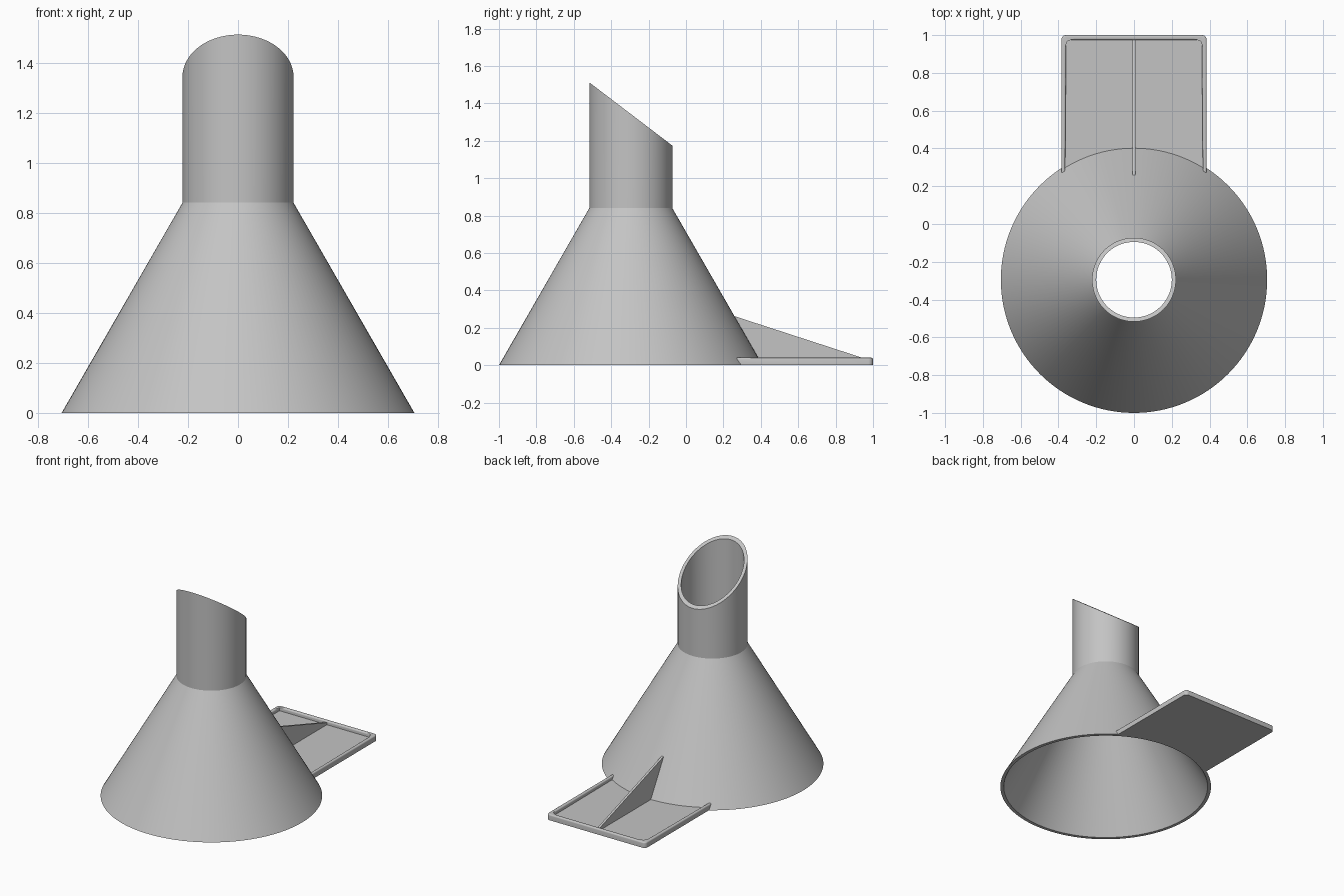
import bpy, bmesh, math
from mathutils import Vector

if "Cube" in bpy.data.objects:
    bpy.data.objects.remove(bpy.data.objects["Cube"])

CY = -0.295      # funnel axis in y
SEGS = 128

grey = bpy.data.materials.new("light_grey")
grey.use_nodes = True
grey.diffuse_color = (0.55, 0.55, 0.55, 1)
grey.node_tree.nodes["Principled BSDF"].inputs["Base Color"].default_value = (0.55, 0.55, 0.55, 1)


def make_object(name, bm):
    bmesh.ops.recalc_face_normals(bm, faces=bm.faces)
    mesh = bpy.data.meshes.new(name)
    bm.to_mesh(mesh)
    bm.free()
    mesh.materials.append(grey)
    obj = bpy.data.objects.new(name, mesh)
    bpy.context.collection.objects.link(obj)
    return obj


def revolve(name, profile, slant_from=None):
    """Closed (radius, height) profile turned about the funnel axis."""
    bm = bmesh.new()
    rings = []
    for r, z in profile:
        ring = []
        for i in range(SEGS):
            a = math.tau * i / SEGS
            y = r * math.sin(a)
            top = z - 0.761 * y if slant_from and z > slant_from else z
            ring.append(bm.verts.new((r * math.cos(a), CY + y, top)))
        rings.append(ring)
    for a, b in zip(rings, rings[1:] + rings[:1]):
        for i in range(SEGS):
            j = (i + 1) % SEGS
            bm.faces.new((a[i], a[j], b[j], b[i]))
    return make_object(name, bm)


def smooth(obj):
    bpy.ops.object.select_all(action='DESELECT')
    obj.select_set(True)
    bpy.context.view_layer.objects.active = obj
    bpy.ops.object.shade_smooth_by_angle(angle=math.radians(25))


# Hollow cone with slant-cut neck
funnel = revolve("funnel", [(0.705, 0), (0.222, 0.84), (0.222, 1.343),
                            (0.2, 1.343), (0.2, 0.835), (0.682, 0)], slant_from=1)
smooth(funnel)

# Tray with raised rounded rim
bm = bmesh.new()
bmesh.ops.create_cube(bm, size=1)
for v in bm.verts:
    v.co = Vector((v.co.x * 0.77, 0.5 + v.co.y, 0.02 + v.co.z * 0.04))
corners = [e for e in bm.edges if all(v.co.y > 0.9 for v in e.verts)
           and abs(e.verts[0].co.z - e.verts[1].co.z) > 0.01]
bmesh.ops.bevel(bm, geom=corners, offset=0.025, segments=6, profile=0.5, affect='EDGES')
top = max(bm.faces, key=lambda f: f.calc_center_median().z)
bmesh.ops.inset_region(bm, faces=[top], thickness=0.026)
walls = bmesh.ops.extrude_face_region(bm, geom=[top])
floor_verts = [g for g in walls["geom"] if isinstance(g, bmesh.types.BMVert)]
bmesh.ops.translate(bm, verts=floor_verts, vec=(0, 0, -0.025))
if top.is_valid:
    bmesh.ops.delete(bm, geom=[top], context='FACES_ONLY')
rim = [e for e in bm.edges if all(v.co.z > 0.039 for v in e.verts)
       and len(e.link_faces) == 2 and e.calc_face_angle(0) > 1]
bmesh.ops.bevel(bm, geom=rim, offset=0.009, segments=4, profile=0.5, affect='EDGES')
tray = make_object("tray", bm)

# Thin triangular rib bracing the tray
bm = bmesh.new()
side = [bm.verts.new((-0.008, y, z)) for y, z in
        [(0.1, 0.008), (0.985, 0.008), (0.985, 0.026), (0.1, 0.314)]]
face = bm.faces.new(side)
ext = bmesh.ops.extrude_face_region(bm, geom=[face])
bmesh.ops.translate(bm, vec=(0.016, 0, 0),
                    verts=[g for g in ext["geom"] if isinstance(g, bmesh.types.BMVert)])
rib = make_object("rib", bm)

# Trim tray and rib where they meet the cone wall
bm = bmesh.new()
bmesh.ops.create_cone(bm, cap_ends=True, segments=SEGS, radius1=0.706, radius2=0.222, depth=0.84)
bmesh.ops.translate(bm, verts=bm.verts, vec=(0, CY, 0.41))
cutter = make_object("cone_cutter", bm)
cutter.hide_render = True
for obj in (tray, rib):
    mod = obj.modifiers.new("trim", 'BOOLEAN')
    mod.operation = 'DIFFERENCE'
    mod.solver = 'EXACT'
    mod.object = cutter
    bpy.ops.object.select_all(action='DESELECT')
    obj.select_set(True)
    bpy.context.view_layer.objects.active = obj
    bpy.ops.object.modifier_apply(modifier=mod.name)
    smooth(obj)
bpy.data.objects.remove(cutter)
